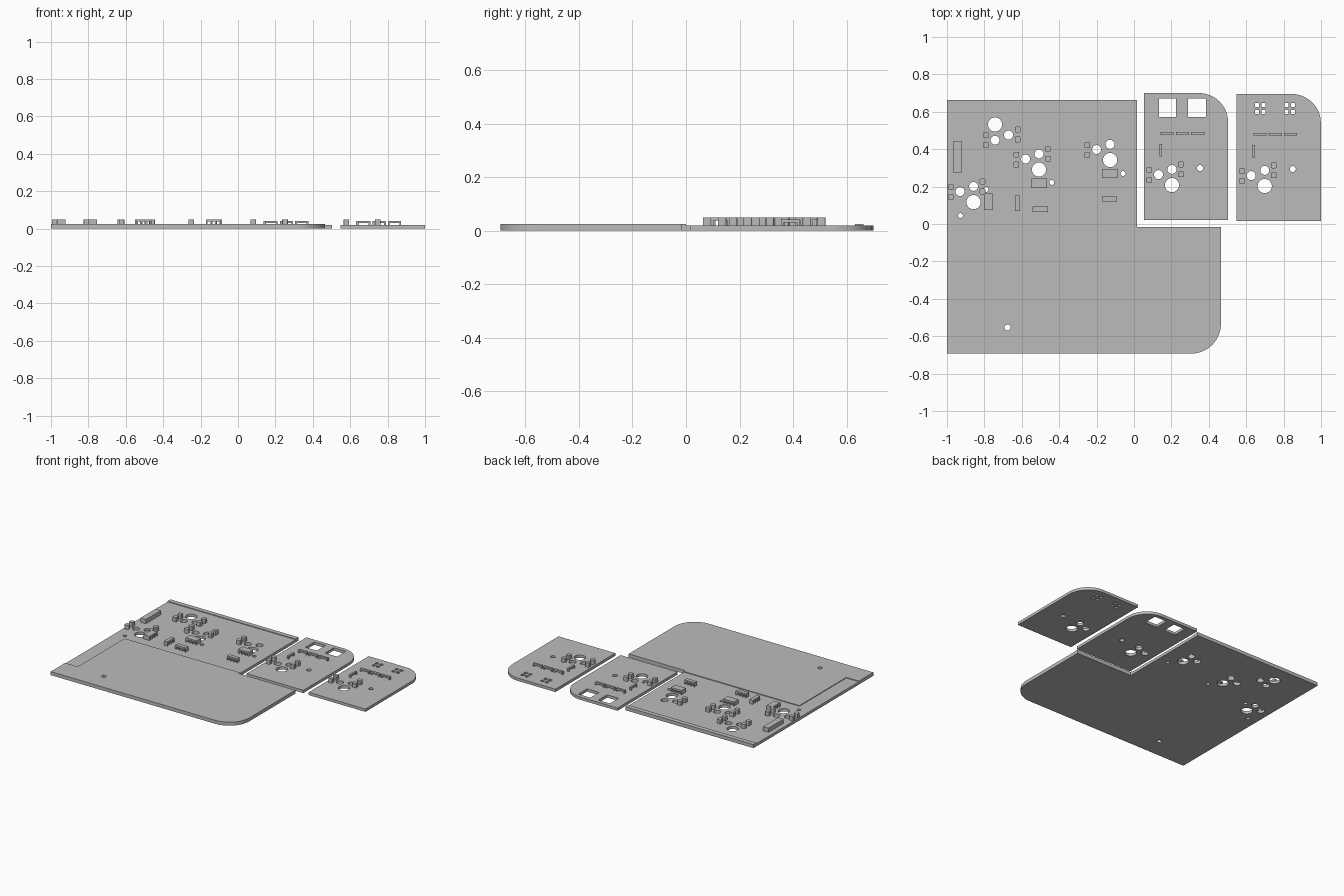
import bpy, bmesh
from math import sin, cos, pi

if "Cube" in bpy.data.objects:
    bpy.data.objects.remove(bpy.data.objects["Cube"])

FLOOR, RIM, TOP = 0.02, 0.025, 0.05

grey = bpy.data.materials.new("plain grey")
grey.use_nodes = True
grey.diffuse_color = (0.5, 0.5, 0.5, 1)
grey.node_tree.nodes["Principled BSDF"].inputs["Base Color"].default_value = (0.5, 0.5, 0.5, 1)


def make(name, bm):
    bmesh.ops.recalc_face_normals(bm, faces=bm.faces)
    me = bpy.data.meshes.new(name)
    bm.to_mesh(me)
    bm.free()
    me.materials.append(grey)
    ob = bpy.data.objects.new(name, me)
    bpy.context.scene.collection.objects.link(ob)
    return ob


def prism(bm, pts, z0, z1):
    low = [bm.verts.new((x, y, z0)) for x, y in pts]
    high = [bm.verts.new((x, y, z1)) for x, y in pts]
    bm.faces.new(low[::-1])
    bm.faces.new(high)
    for i in range(len(pts)):
        j = (i + 1) % len(pts)
        bm.faces.new((low[i], low[j], high[j], high[i]))


def rect(x0, x1, y0, y1):
    return [(x0, y0), (x1, y0), (x1, y1), (x0, y1)]


def arc(cx, cy, r, start, sweep, n):
    return [(cx + r * cos(start + sweep * i / n), cy + r * sin(start + sweep * i / n))
            for i in range(n + 1)]


def rounded(cx, cy, half, r):
    pts = []
    for k, (sx, sy) in enumerate([(1, 1), (-1, 1), (-1, -1), (1, -1)]):
        pts += arc(cx + sx * (half - r), cy + sy * (half - r), r, k * pi / 2, pi / 2, 3)
    return pts


def circle(x, y, r):
    return arc(x, y, r, 0, 2 * pi, 32)[:-1]


def cut(ob, outlines, z0, z1):
    bm = bmesh.new()
    for pts in outlines:
        prism(bm, pts, z0, z1)
    cutter = make("cutter", bm)
    cutter.hide_render = True
    mod = ob.modifiers.new("cut", "BOOLEAN")
    mod.operation, mod.solver, mod.object = "DIFFERENCE", "EXACT", cutter
    dg = bpy.context.evaluated_depsgraph_get()
    ob.data = bpy.data.meshes.new_from_object(ob.evaluated_get(dg))
    ob.modifiers.clear()
    bpy.data.objects.remove(cutter)


def switch_holes(x, y, s=1):
    return [circle(x, y, 0.038), circle(x, y + s * 0.084, 0.024),
            circle(x - s * 0.072, y + s * 0.056, 0.024)]


# Small pegs that stand beside each switch opening
def switch_pegs(name, x, y, s=1, sides=(-1, 1)):
    bm = bmesh.new()
    for side in sides:
        px, low = (-0.121, 0.027) if side < 0 else (0.048, 0.057)
        for py in (low, low + 0.053):
            prism(bm, rounded(x + s * px, y + s * py, 0.015, 0.005), FLOOR - 0.002, TOP)
    make(name, bm)


# Holder block: a roof on evenly spaced walls, open between them
def holder(name, x0, x1, y0, y1, top=TOP, slots=3, wall=0.009):
    bm = bmesh.new()
    along_x = x1 - x0 > y1 - y0
    a, b = (x0, x1) if along_x else (y0, y1)
    step = (b - a - wall) / slots
    roof = top - 0.012
    profile = [(a, FLOOR - 0.002), (a, top), (b, top), (b, FLOOR - 0.002)]
    for i in range(slots, 0, -1):
        right = a + i * step
        left = a + (i - 1) * step + wall
        profile += [(right, FLOOR - 0.002), (right, roof), (left, roof), (left, FLOOR - 0.002)]
    ends = []
    for v in ((y0, y1) if along_x else (x0, x1)):
        ends.append([bm.verts.new((u, v, z) if along_x else (v, u, z)) for u, z in profile])
    for ring in ends:
        bm.faces.new(ring)
    for i in range(len(profile)):
        j = (i + 1) % len(profile)
        bm.faces.new((ends[0][i], ends[0][j], ends[1][j], ends[1][i]))
    make(name, bm)


# Main board with a rounded front corner
R = 0.16
bm = bmesh.new()
prism(bm, [(-1, -0.693)] + arc(0.465 - R, -0.693 + R, R, -pi / 2, pi / 2, 16)
      + [(0.465, -0.015), (0.016, -0.015), (0.016, 0.663), (-1, 0.663)], 0, RIM)
board = make("main_board", bm)

# Shallow pocket that leaves a back ridge and the raised palm area
cut(board, [[(-1.1, -0.53), (-0.9, -0.53), (-0.9, 0), (0.1, 0), (0.1, 0.63), (-1.1, 0.63)]],
    FLOOR, 0.1)

switches = [(-0.743, 0.532, -1), (-0.508, 0.291, 1), (-0.128, 0.342, 1), (-0.858, 0.117, 1)]
holes = [circle(x, y, 0.013) for x, y in
         [(-0.44, 0.222), (-0.059, 0.27), (-0.79, 0.185), (-0.928, 0.045)]]
holes.append(circle(-0.676, -0.553, 0.016))
for s in switches:
    holes += switch_holes(*s)
cut(board, holes, -0.1, 0.1)
for i, (x, y, s) in enumerate(switches):
    switch_pegs(f"board_pegs_{i + 1}", x, y, s, (-1,) if i == 2 else (-1, 1))

# Component holders on the main board
bm = bmesh.new()
prism(bm, rect(-0.965, -0.922, 0.273, 0.444), FLOOR - 0.002, TOP)
make("long_block", bm)
for i, box in enumerate([(-0.8, -0.754, 0.075, 0.163), (-0.636, -0.61, 0.07, 0.152),
                         (-0.55, -0.465, 0.193, 0.243), (-0.543, -0.46, 0.064, 0.094),
                         (-0.171, -0.086, 0.246, 0.294), (-0.171, -0.09, 0.12, 0.147)]):
    holder(f"board_holder_{i + 1}", *box)


# The two side plates share one layout, apart from their back openings
def side_plate(name, dx, dy, openings):
    r = 0.155
    bm = bmesh.new()
    prism(bm, [(0.053 + dx, 0.022 + dy), (0.503 + dx, 0.022 + dy)]
          + arc(0.503 - r + dx, 0.7 - r + dy, r, 0, pi / 2, 16)
          + [(0.053 + dx, 0.7 + dy)], 0, FLOOR)
    plate = make(name, bm)
    x, y = 0.203 + dx, 0.208 + dy
    cut(plate, openings + switch_holes(x, y) + [circle(x + 0.15, y + 0.091, 0.016)], -0.1, 0.1)
    switch_pegs(name + "_pegs", x, y)
    for i in range(3):
        x0 = 0.142 + 0.082 * i + dx
        holder(f"{name}_bar_{i + 1}", x0, x0 + 0.07, 0.477 + dy, 0.492 + dy, 0.042, 1)
    holder(name + "_side_bar", 0.136 + dx, 0.15 + dx, 0.36 + dy, 0.428 + dy, 0.042, 1)


side_plate("inner_plate", 0, 0,
           [rect(0.134, 0.225, 0.572, 0.671), rect(0.289, 0.385, 0.572, 0.671)])
side_plate("outer_plate", 0.496, -0.005,
           [rounded(x, y, 0.011, 0.004) for x in (0.658, 0.692, 0.815, 0.85)
            for y in (0.599, 0.636)])
